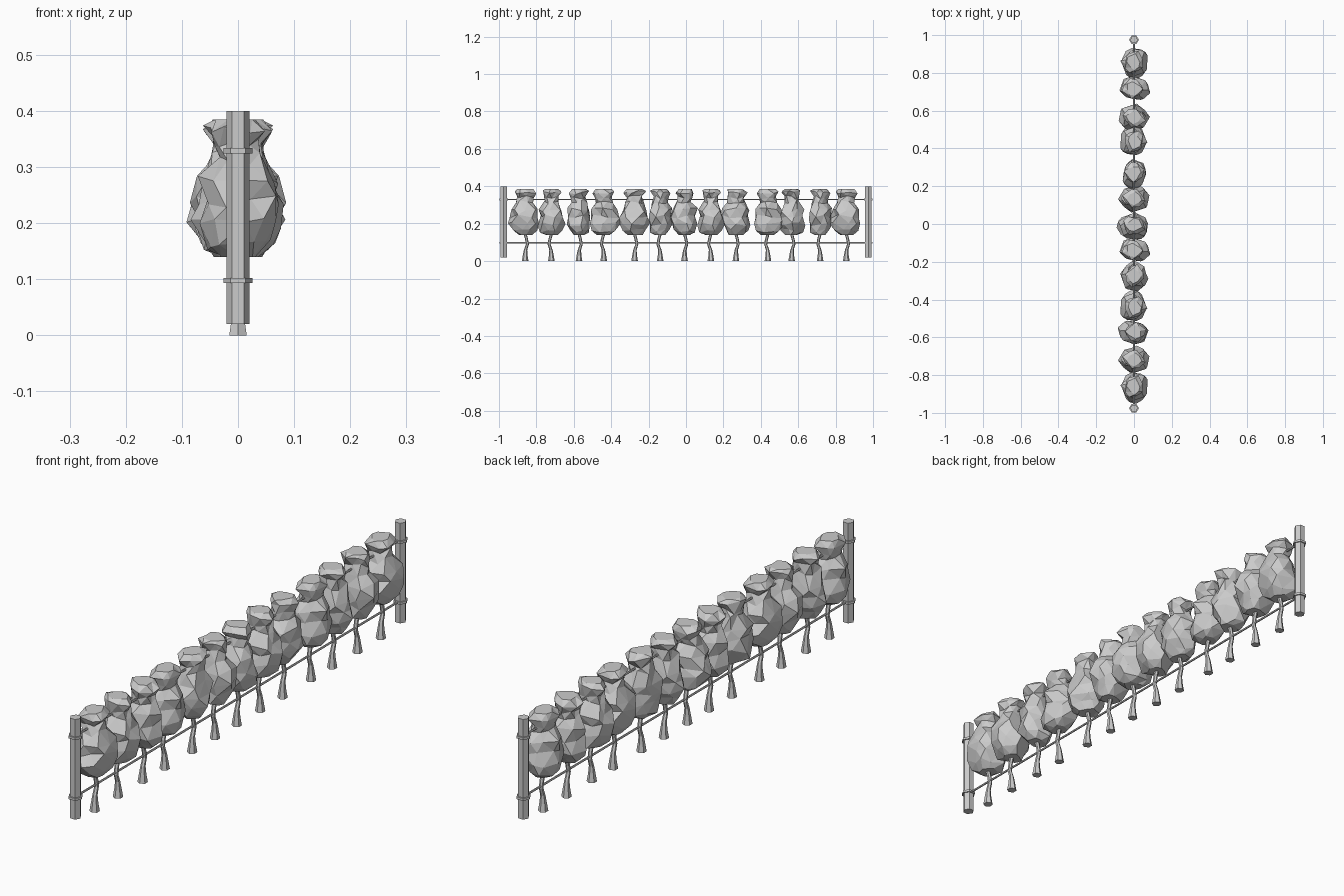
import bpy, bmesh, math, random
from mathutils import Matrix, Vector

if "Cube" in bpy.data.objects:
    bpy.data.objects.remove(bpy.data.objects["Cube"], do_unlink=True)

# One plain grey for everything
grey = bpy.data.materials.new("plain grey")
grey.use_nodes = True
colour = (0.6, 0.6, 0.6, 1)
grey.diffuse_color = colour
grey.node_tree.nodes["Principled BSDF"].inputs["Base Color"].default_value = colour


def add_object(name, mesh, location=(0, 0, 0), turn=0, scale=(1, 1, 1)):
    ob = bpy.data.objects.new(name, mesh)
    bpy.context.collection.objects.link(ob)
    ob.location, ob.rotation_euler.z, ob.scale = location, turn, scale
    return ob


def finish(bm, name):
    bmesh.ops.recalc_face_normals(bm, faces=bm.faces)
    mesh = bpy.data.meshes.new(name)
    bm.to_mesh(mesh)
    bm.free()
    mesh.materials.append(grey)
    return mesh


def prism(name, sides, radius, length, axis="Z"):
    bm = bmesh.new()
    spin = Matrix.Rotation(math.pi / 2, 4, "X") if axis == "Y" else Matrix.Identity(4)
    bmesh.ops.create_cone(bm, cap_ends=True, segments=sides, radius1=radius,
                          radius2=radius, depth=length,
                          matrix=spin @ Matrix.Rotation(math.pi / 2, 4, "Z"))
    return finish(bm, name)


def loft(name, rings, sides, rng=None, rough=0.0):
    """Skin rings of (x, z, radius); a generator makes the skin craggy."""
    bm = bmesh.new()
    loops = []
    for i, (x, z, r) in enumerate(rings):
        loop = []
        for k in range(sides):
            a = math.tau * (k + (0.5 * (i % 2) if rng else 0)) / sides
            rr, zz = r, z
            if rng:
                a += rng.uniform(-0.2, 0.2)
                rr *= rng.uniform(1 - rough, 1 + rough * 0.4)
                if 0 < i < len(rings) - 1:
                    zz += rng.uniform(-0.011, 0.011)
            loop.append(bm.verts.new((x + rr * math.cos(a), rr * math.sin(a), zz)))
        loops.append(loop)
    for i, (low, high) in enumerate(zip(loops, loops[1:])):
        for k in range(sides):
            n = (k + 1) % sides
            if not rng:
                bm.faces.new((low[k], low[n], high[n], high[k]))
            elif i % 2:
                bm.faces.new((low[k], high[n], high[k]))
                bm.faces.new((low[k], low[n], high[n]))
            else:
                bm.faces.new((low[k], low[n], high[k]))
                bm.faces.new((low[n], high[n], high[k]))
    bm.faces.new(loops[0])
    bm.faces.new(loops[-1])
    if rng:
        bmesh.ops.triangulate(bm, faces=[f for f in bm.faces if len(f.verts) > 4])
    return finish(bm, name)


# End posts with two collars each
post = prism("post", 6, 0.0205, 0.38)
collar = prism("collar", 6, 0.026, 0.009)
wire = prism("wire", 6, 0.004, 1.98, "Y")
wire_heights = {"lower": 0.098, "upper": 0.329}
for end, y in (("front", -0.975), ("back", 0.975)):
    add_object(end + "_post", post, (0, y, 0.21))
    for level, z in wire_heights.items():
        add_object(f"{end}_{level}_collar", collar, (0, y, z))

# Wires between the posts
for level, z in wire_heights.items():
    add_object(level + "_wire", wire, (0, 0, z))

# Crooked trunk with a flared foot
trunk = loft("trunk", [(0, 0, 0.018), (0, 0.03, 0.013), (0.002, 0.06, 0.009),
                       (0.012, 0.09, 0.008), (0.008, 0.115, 0.008),
                       (-0.004, 0.16, 0.009)], 6)

# Craggy crown: full body, narrow neck and lobed top
profile = [(0, 0.14, 0.038), (0, 0.162, 0.064), (0, 0.198, 0.08),
           (0, 0.238, 0.079), (0, 0.275, 0.073), (0, 0.315, 0.052),
           (0, 0.342, 0.046), (0, 0.369, 0.058), (0, 0.385, 0.04)]
crowns = [loft("crown", profile, 8, random.Random(seed), 0.27) for seed in (3, 8, 14)]

# Plants along the row: position, and whether the wide side runs along it
row = [(-0.86, 1), (-0.72, 0), (-0.572, 0), (-0.44, 1), (-0.275, 1), (-0.138, 0),
       (-0.008, 0), (0.133, 0), (0.267, 1), (0.438, 1), (0.565, 0), (0.717, 0),
       (0.857, 1)]
for i, (y, along) in enumerate(row):
    turn = math.pi / 2 * along + math.pi * (i % 2)
    add_object(f"trunk_{i + 1}", trunk, (0, y, 0), math.pi / 2 + math.pi * (i % 2))
    add_object(f"crown_{i + 1}", crowns[i % 3], (0, y, 0), turn, (1.05, 0.9, 1))
